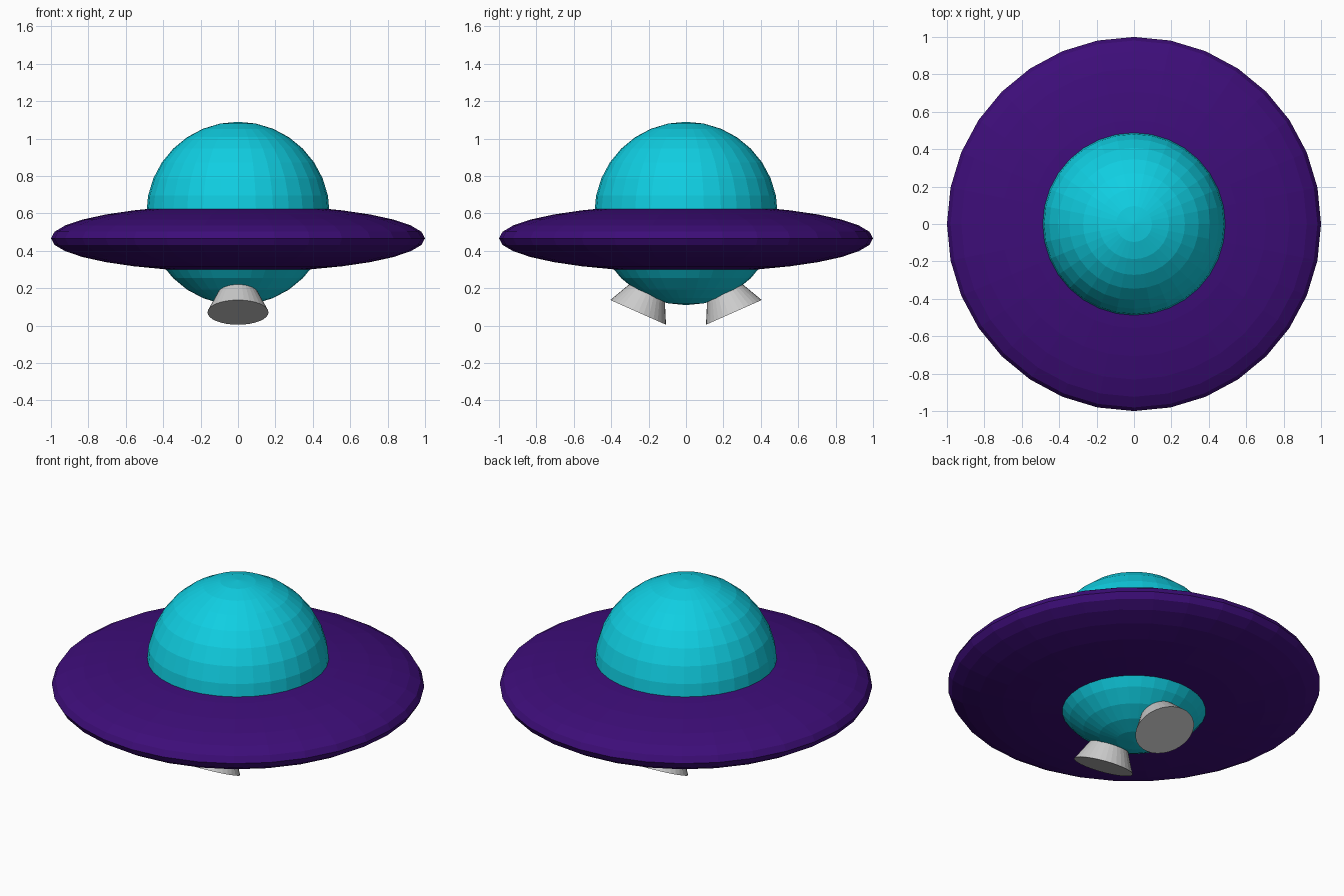
import bpy
import math

if "Cube" in bpy.data.objects:
    bpy.data.objects.remove(bpy.data.objects["Cube"])


def paint(obj, name, colour):
    mat = bpy.data.materials.new(name)
    mat.diffuse_color = (*colour, 1)
    mat.use_nodes = True
    mat.node_tree.nodes["Principled BSDF"].inputs["Base Color"].default_value = mat.diffuse_color
    obj.data.materials.append(mat)


def ball(name, z, scale, colour):
    bpy.ops.mesh.primitive_uv_sphere_add(segments=32, ring_count=16, radius=1, location=(0, 0, z))
    obj = bpy.context.object
    obj.name = name
    obj.scale = scale
    paint(obj, name + "_colour", colour)
    return obj


# Round cabin running through the saucer
ball("cabin", 0.60, (0.49, 0.49, 0.49), (0.005, 0.62, 0.76))

# Flattened saucer disc
ball("saucer_disc", 0.467, (1, 1, 0.18), (0.047, 0.004, 0.19))

# Two thruster cones splayed outward beneath the cabin, tips buried in it
radius, depth, tilt = 0.163, 0.326, math.radians(23.9)
for side, name in ((-1, "front_thruster"), (1, "back_thruster")):
    y = side * (0.256 - math.sin(tilt) * depth / 2)
    z = 0.071 + math.cos(tilt) * depth / 2
    bpy.ops.mesh.primitive_cone_add(vertices=32, radius1=radius, radius2=0, depth=depth,
                                    location=(0, y, z), rotation=(side * tilt, 0, 0))
    bpy.context.object.name = name
